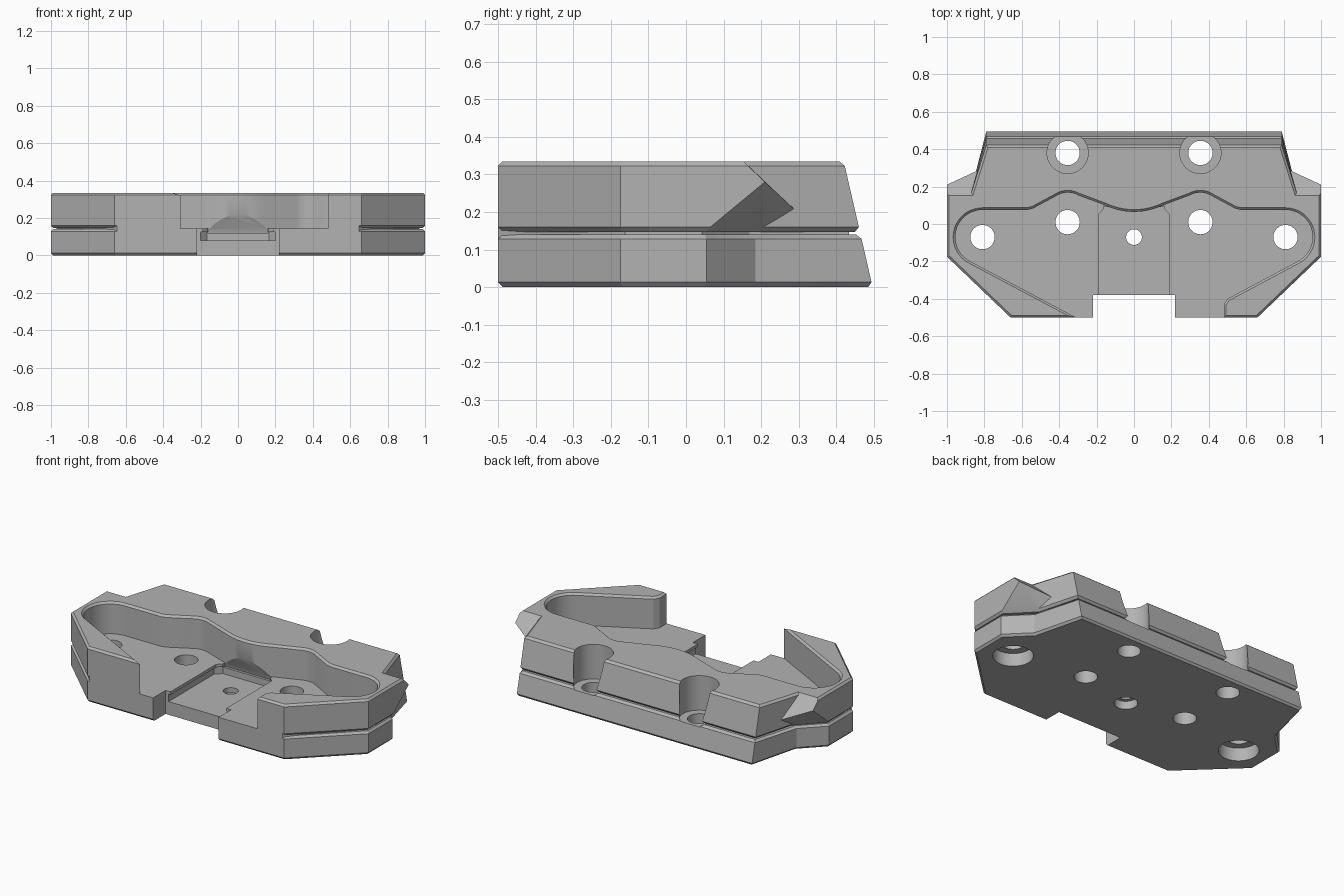
import bpy, bmesh, math
from mathutils import Vector

cube = bpy.data.objects.get("Cube")
if cube:
    bpy.data.objects.remove(cube)

grey = bpy.data.materials.new("light_grey")
grey.use_nodes = True
grey.diffuse_color = (0.45, 0.45, 0.45, 1)
grey.node_tree.nodes["Principled BSDF"].inputs["Base Color"].default_value = (0.45, 0.45, 0.45, 1)


def finish(name, bm):
    bmesh.ops.recalc_face_normals(bm, faces=bm.faces)
    mesh = bpy.data.meshes.new(name)
    bm.to_mesh(mesh)
    bm.free()
    mesh.materials.append(grey)
    ob = bpy.data.objects.new(name, mesh)
    bpy.context.collection.objects.link(ob)
    return ob


def inset(poly, d):
    """Move a counter-clockwise outline inward by d."""
    out = []
    for i, p in enumerate(poly):
        a, b, c = Vector(poly[i - 1]), Vector(p), Vector(poly[(i + 1) % len(poly)])
        e, f = (b - a).normalized(), (c - b).normalized()
        n, m = Vector((-e.y, e.x)), Vector((-f.y, f.x))
        out.append(b + d * (n + m) / (1 + n.dot(m)))
    return out


def loft(name, poly, levels, slope=0.0):
    """Stack (height, inset) rings; the rear edge leans forward by slope."""
    bm = bmesh.new()
    rings = []
    for z, d in levels:
        rings.append([bm.verts.new((p[0], p[1] - (slope * z if p[1] > 0.4 else 0), z))
                      for p in inset(poly, d)])
    count = len(poly)
    for low, high in zip(rings, rings[1:]):
        for i in range(count):
            j = (i + 1) % count
            bm.faces.new((low[i], low[j], high[j], high[i]))
    bm.faces.new(rings[0][::-1])
    bm.faces.new(rings[-1])
    return finish(name, bm)


def hull(name, points):
    bm = bmesh.new()
    for p in points:
        bm.verts.new(p)
    res = bmesh.ops.convex_hull(bm, input=bm.verts)
    junk = [v for v in res["geom_interior"] if isinstance(v, bmesh.types.BMVert)]
    bmesh.ops.delete(bm, geom=junk, context='VERTS')
    return finish(name, bm)


def box(name, x0, x1, y0, y1, z0, z1):
    return loft(name, [(x0, y0), (x1, y0), (x1, y1), (x0, y1)], [(z0, 0), (z1, 0)])


def arc(cx, cy, r, start, end, n):
    angles = [math.radians(start + (end - start) * i / n) for i in range(n + 1)]
    return [(cx + r * math.cos(a), cy + r * math.sin(a)) for a in angles]


def drill(x, y, r, z0, z1):
    return loft("hole_cutter", arc(x, y, r, 0, 352.5, 47), [(z0, 0), (z1, 0)])


def combine(body, other, operation):
    other.hide_render = True
    mod = body.modifiers.new("join", 'BOOLEAN')
    mod.object, mod.operation, mod.solver = other, operation, 'EXACT'
    bpy.context.view_layer.objects.active = body
    bpy.ops.object.modifier_apply(modifier=mod.name)
    bpy.data.objects.remove(other)


def mirrored(half):
    return half + [(-x, y) for x, y in reversed(half)]


# Lower plate, upper block and the recessed core that forms the side groove
front = [(0.66, -0.5), (1, -0.175)]
lower = mirrored(front + [(1, 0.055), (0.87, 0.185), (0.79, 0.497)])
upper = mirrored(front + [(1, 0.035), (0.875, 0.15), (0.79, 0.497)])
body = loft("clamp_block", lower, [(0, 0.012), (0.013, 0), (0.128, 0), (0.14, 0.012)], 0.23)
core = inset(lower, 0.03)
core = [(p.x, -0.5 if p.y < -0.4 else p.y) for p in core]
combine(body, loft("core", core, [(0.1, 0), (0.2, 0)], 0.23), 'UNION')
combine(body, loft("upper_block", upper,
                   [(0.147, 0.013), (0.16, 0), (0.323, 0), (0.335, 0.012)], 0.23), 'UNION')

# Undercut side wings with a slanted rear chamfer
for s in (-1, 1):
    pts = [(0.988, -0.1, 0.147), (1, -0.1, 0.16), (1, -0.1, 0.323), (0.988, -0.1, 0.335),
           (0.8, -0.1, 0.147), (0.8, -0.1, 0.335),
           (0.988, 0.055, 0.147), (1, 0.065, 0.16), (1, 0.21, 0.28), (1, 0.165, 0.323),
           (0.988, 0.153, 0.335), (0.8, 0.153, 0.335), (0.8, 0.303, 0.194), (0.8, 0.25, 0.147)]
    combine(body, hull("wing", [(s * x, y, z) for x, y, z in pts]), 'UNION')

# Wavy pocket, open at the front, with a chamfered rim
right = (arc(0.81, -0.07, 0.145, -62.7, 90, 20) + [(0.57, 0.075), (0.54, 0.083)]
         + arc(0.355, 0.055, 0.113, 55, 118, 10))
pocket = ([(0.48, -0.6), (0.48, -0.43), (0.5, -0.4)] + right
          + arc(0, 0.425, 0.36, -65, -115, 14)
          + [(-x, y) for x, y in reversed(right)] + [(-0.12, -0.6)])
combine(body, loft("pocket_cutter", pocket,
                   [(0.143, 0), (0.323, 0), (0.335, -0.012), (0.4, -0.012)]), 'DIFFERENCE')

# Front notch and sliding channel with side lips
combine(body, box("notch_cutter", -0.22, 0.22, -0.7, -0.38, -0.1, 0.5), 'DIFFERENCE')
for w, z0, z1 in ((0.2, 0.08, 0.125), (0.187, 0.1, 0.16)):
    channel = mirrored([(w, -0.5), (w, 0.055), (w - 0.035, 0.09)])
    combine(body, loft("channel_cutter", channel, [(z0, 0), (z1, 0)]), 'DIFFERENCE')

# Sloped undercut in the wall behind the channel
combine(body, hull("undercut_cutter", [(x, y, z) for x in (-0.16, 0.16) for y, z in
                                       ((0, 0.12), (0.105, 0.12), (0.1, 0.14), (0.06, 0.23), (0, 0.23))]),
        'DIFFERENCE')

# Screw holes and counterbores
for s in (-1, 1):
    for x, y, r, z0, z1 in ((0.355, 0.38, 0.065, -0.1, 0.5), (0.355, 0.38, 0.11, 0.125, 0.5),
                            (0.355, 0.01, 0.065, -0.1, 0.2), (0.81, -0.07, 0.065, -0.1, 0.2),
                            (0.81, -0.07, 0.112, -0.1, 0.08)):
        combine(body, drill(s * x, y, r, z0, z1), 'DIFFERENCE')
combine(body, drill(0, -0.07, 0.042, -0.1, 0.12), 'DIFFERENCE')
combine(body, drill(0, -0.07, 0.065, -0.1, 0.05), 'DIFFERENCE')

# Smooth round walls, keep edges crisp
bpy.ops.object.select_all(action='DESELECT')
body.select_set(True)
bpy.context.view_layer.objects.active = body
bpy.ops.object.shade_smooth_by_angle(angle=math.radians(25))
